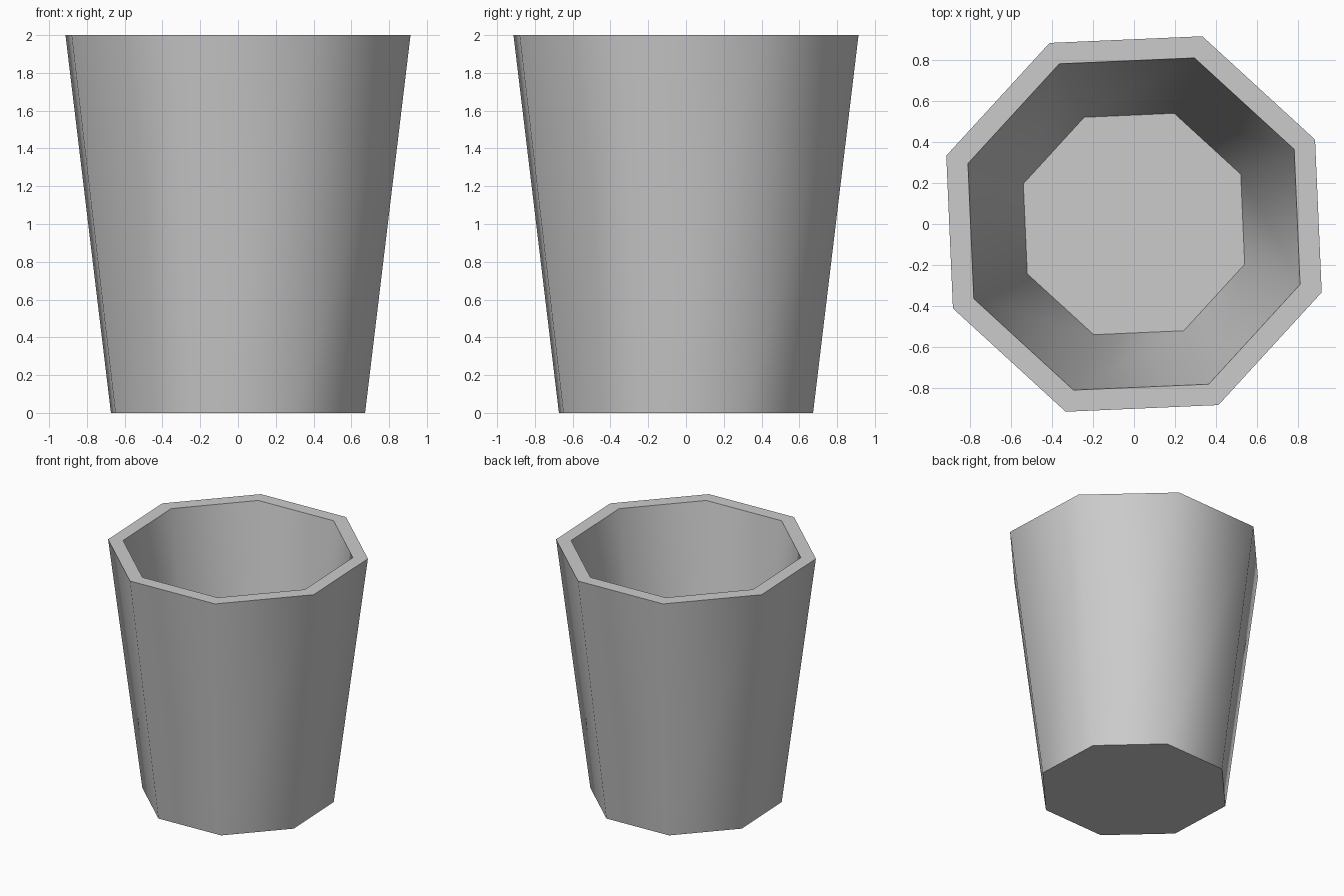
import bpy, bmesh
from math import radians, cos, sin, pi

cube = bpy.data.objects.get("Cube")
if cube:
    bpy.data.objects.remove(cube, do_unlink=True)

grey = bpy.data.materials.new("light_grey")
grey.use_nodes = True
colour = (0.6, 0.6, 0.6, 1)
grey.diffuse_color = colour
grey.node_tree.nodes["Principled BSDF"].inputs["Base Color"].default_value = colour

SIDES = 8
TURN = radians(25)  # slight twist of the octagon about z

# Radius and height: outer base, outer rim, inner rim, inner floor
PROFILE = [(0.716, 0), (0.972, 2), (0.86, 2), (0.573, 0.1)]

# Tapered cup: one closed surface through the profile rings
bm = bmesh.new()
rings = []
for radius, z in PROFILE:
    angles = [TURN + 2 * pi * i / SIDES for i in range(SIDES)]
    rings.append([bm.verts.new((radius * cos(a), radius * sin(a), z)) for a in angles])
for low, high in zip(rings, rings[1:]):
    for i in range(SIDES):
        j = (i + 1) % SIDES
        bm.faces.new((low[i], low[j], high[j], high[i]))
bm.faces.new(rings[0][::-1])  # underside
bm.faces.new(rings[-1])       # inner floor
bmesh.ops.recalc_face_normals(bm, faces=bm.faces)

mesh = bpy.data.meshes.new("cup")
bm.to_mesh(mesh)
bm.free()
mesh.materials.append(grey)
cup = bpy.data.objects.new("cup", mesh)
bpy.context.collection.objects.link(cup)

# Smooth sides, sharp rim and base edges
bpy.ops.object.select_all(action="DESELECT")
cup.select_set(True)
bpy.context.view_layer.objects.active = cup
bpy.ops.object.shade_smooth_by_angle(angle=radians(60))
